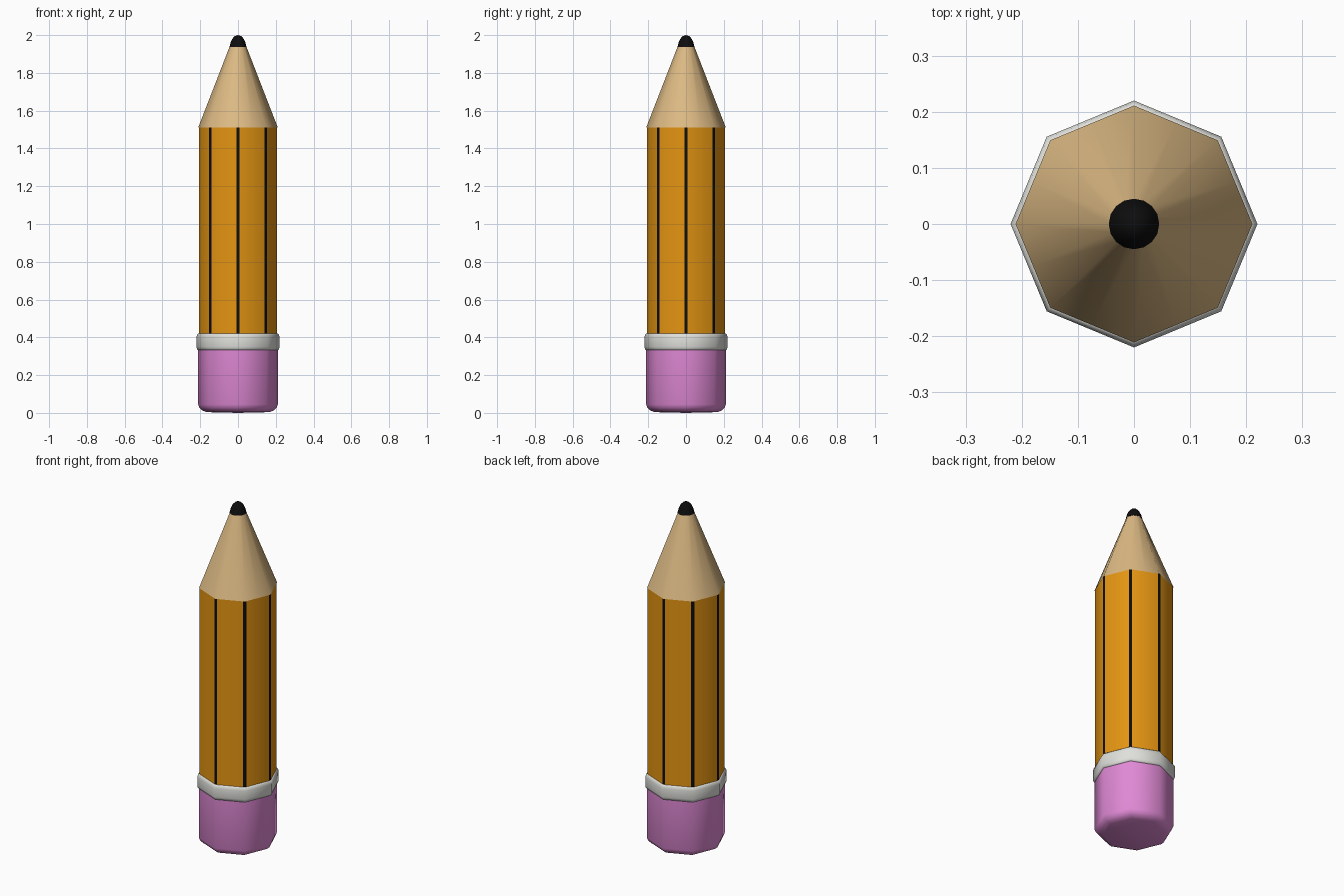
import bpy, bmesh, math

if "Cube" in bpy.data.objects:
    bpy.data.objects.remove(bpy.data.objects["Cube"])

def material(name, rgb):
    m = bpy.data.materials.new(name)
    m.diffuse_color = (*rgb, 1)
    m.use_nodes = True
    m.node_tree.nodes["Principled BSDF"].inputs["Base Color"].default_value = m.diffuse_color
    return m

ORANGE = material("orange paint", (0.78, 0.30, 0.006))
BLACK = material("black", (0.004, 0.004, 0.004))
WOOD = material("bare wood", (0.72, 0.49, 0.23))
PINK = material("pink rubber", (0.74, 0.25, 0.66))
METAL = material("pale metal", (0.74, 0.74, 0.71))

STEP = math.pi / 4          # eight sides, corners on the axes
COS = math.cos(STEP / 2)

def octagon(angle, r):
    """Point on an octagon of corner radius r."""
    a = (angle % STEP) - STEP / 2
    d = r * COS / math.cos(a)
    return d * math.cos(angle), d * math.sin(angle)

def circle(angle, r):
    return r * math.cos(angle), r * math.sin(angle)

def loft(name, profile, angles, mats, shape=octagon, last_shape=None,
         rule=None, smooth=60):
    """Skin rings (radius, z) from bottom to top; radius 0 makes a pole."""
    bm = bmesh.new()
    rings = []
    for k, (r, z) in enumerate(profile):
        f = last_shape if last_shape and k == len(profile) - 1 else shape
        if r == 0:
            rings.append([bm.verts.new((0, 0, z))])
        else:
            rings.append([bm.verts.new((*f(a, r), z)) for a in angles])
    n = len(angles)
    for lo, hi in zip(rings, rings[1:]):
        for i in range(n):
            j = (i + 1) % n
            if len(lo) == 1:
                face = bm.faces.new((lo[0], hi[j], hi[i]))
            elif len(hi) == 1:
                face = bm.faces.new((lo[i], lo[j], hi[0]))
            else:
                face = bm.faces.new((lo[i], lo[j], hi[j], hi[i]))
            if rule:
                face.material_index = rule(i)
    bmesh.ops.recalc_face_normals(bm, faces=bm.faces)
    me = bpy.data.meshes.new(name)
    bm.to_mesh(me)
    bm.free()
    for m in mats:
        me.materials.append(m)
    ob = bpy.data.objects.new(name, me)
    bpy.context.collection.objects.link(ob)
    bpy.context.view_layer.objects.active = ob
    for o in bpy.context.selected_objects:
        o.select_set(False)
    ob.select_set(True)
    bpy.ops.object.shade_smooth_by_angle(angle=math.radians(smooth))
    return ob

corners = [i * STEP for i in range(8)]
halves = [i * STEP / 2 for i in range(16)]
# two points beside each corner, giving a narrow face for the stripe
HALF_STRIPE = 0.04
striped = [c + s * HALF_STRIPE for c in corners for s in (-1, 1)]

# eraser with rounded bottom
loft("eraser", [(0, 0), (0.165, 0.004), (0.188, 0.012), (0.204, 0.026), (0.211, 0.045),
                (0.211, 0.34), (0, 0.34)], corners, [PINK])

# metal band with soft edges
loft("metal_band", [(0, 0.332), (0.211, 0.332), (0.217, 0.338), (0.22, 0.35), (0.22, 0.40),
                    (0.217, 0.413), (0.211, 0.42), (0, 0.42)], corners, [METAL])

# painted shaft with black corner stripes
loft("shaft", [(0, 0.41), (0.211, 0.41), (0.211, 1.51), (0, 1.51)], striped,
     [ORANGE, BLACK], rule=lambda i: 1 if i % 2 == 0 else 0)

# sharpened wood, octagonal at the base and round at the lead
loft("wood_cone", [(0, 1.509), (0.211, 1.51), (0.044, 1.94), (0, 1.94)], halves, [WOOD])
loft("lead_tip", [(0, 1.938), (0.045, 1.938), (0.0385, 1.962), (0.030, 1.981),
                  (0.017, 1.995), (0, 2.0)], halves, [BLACK], shape=circle)
